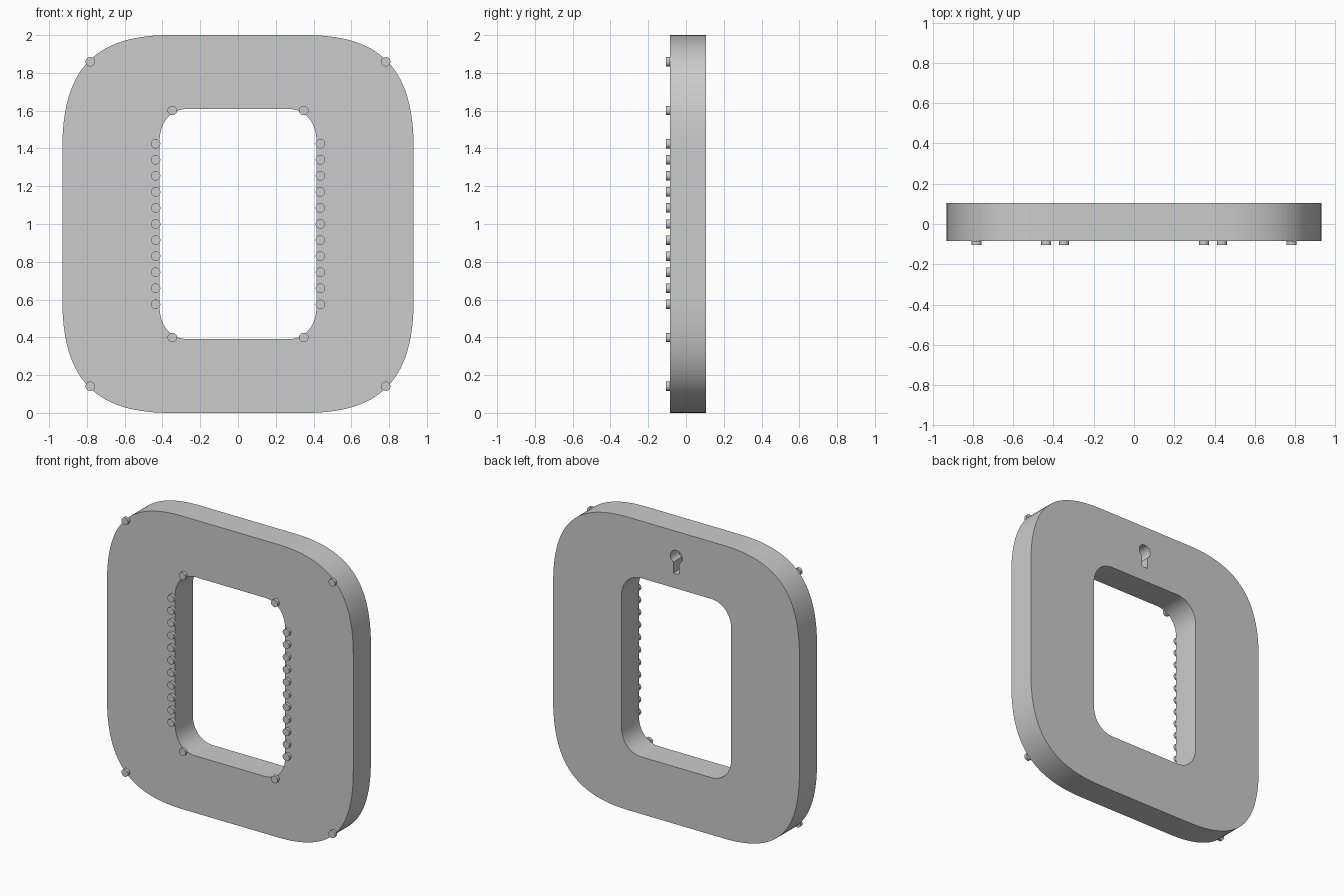
import bpy, bmesh, math
from mathutils import Matrix, Vector

if "Cube" in bpy.data.objects:
    bpy.data.objects.remove(bpy.data.objects["Cube"])

FRONT, BACK, TIP = -0.085, 0.105, -0.105
MID_Z = 1.0


def rounded_outline(hw, hh, rx, rz, k, n=28):
    """Rounded rectangle in x/z with bezier corners; k sets corner fullness."""
    corner = []
    for i in range(n + 1):
        t = i / n
        a, b = 3 * (1 - t) ** 2 * t, 3 * (1 - t) * t ** 2
        x = a * k + b + t ** 3
        z = (1 - t) ** 3 + a + b * k
        corner.append((hw - rx + rx * x, hh - rz + rz * z))
    back = corner[::-1]
    pts = corner + [(x, -z) for x, z in back]
    pts += [(-x, -z) for x, z in corner] + [(-x, z) for x, z in back]
    return [(x, z + MID_Z) for x, z in pts]


def make_object(name, bm):
    bmesh.ops.recalc_face_normals(bm, faces=bm.faces)
    mesh = bpy.data.meshes.new(name)
    bm.to_mesh(mesh)
    bm.free()
    ob = bpy.data.objects.new(name, mesh)
    bpy.context.collection.objects.link(ob)
    return ob


# Frame body: four matching loops bridged into a closed ring
outer = rounded_outline(0.93, 1.0, 0.57, 0.60, 0.70)
inner = rounded_outline(0.415, 0.61, 0.155, 0.17, 0.60)
bm = bmesh.new()
loops = [[bm.verts.new((x, y, z)) for x, z in pts]
         for pts, y in ((outer, FRONT), (outer, BACK), (inner, BACK), (inner, FRONT))]
count = len(outer)
for k in range(4):
    a, b = loops[k], loops[(k + 1) % 4]
    for i in range(count):
        j = (i + 1) % count
        bm.faces.new((a[i], a[j], b[j], b[i]))
frame = make_object("frame", bm)

# Keyhole hanger cut into the back
HOLE_R, SLOT, HOLE_Z, SLOT_Z = 0.045, 0.022, 1.825, 1.71
start = math.asin(SLOT / HOLE_R)
profile = []
for i in range(29):
    ang = -math.pi / 2 + start + (2 * math.pi - 2 * start) * i / 28
    profile.append((HOLE_R * math.cos(ang), HOLE_Z + HOLE_R * math.sin(ang)))
profile += [(-SLOT, SLOT_Z), (SLOT, SLOT_Z)]
bm = bmesh.new()
face = bm.faces.new([bm.verts.new((x, BACK + 0.05, z)) for x, z in profile])
ext = bmesh.ops.extrude_face_region(bm, geom=[face])
bmesh.ops.translate(bm, vec=Vector((0, -0.14, 0)),
                    verts=[v for v in ext["geom"] if isinstance(v, bmesh.types.BMVert)])
cutter = make_object("keyhole_cutter", bm)
cutter.hide_render = True
mod = frame.modifiers.new("keyhole", 'BOOLEAN')
mod.operation = 'DIFFERENCE'
mod.solver = 'EXACT'
mod.object = cutter
bpy.context.view_layer.objects.active = frame
bpy.ops.object.modifier_apply(modifier=mod.name)
bpy.data.objects.remove(cutter)

# Small round studs on the front: corners, opening corners and side rows
spots = []
for sx in (-1, 1):
    for sz in (-1, 1):
        spots += [(sx * 0.782, MID_Z + sz * 0.859), (sx * 0.348, MID_Z + sz * 0.601)]
    spots += [(sx * 0.436, MID_Z + 0.085 * i) for i in range(-5, 6)]
bm = bmesh.new()
for x, z in spots:
    place = Matrix.Translation((x, (FRONT + TIP) / 2, z)) @ Matrix.Rotation(math.pi / 2, 4, 'X')
    bmesh.ops.create_cone(bm, cap_ends=True, segments=24, radius1=0.025, radius2=0.025,
                          depth=FRONT - TIP, matrix=place)
studs = make_object("front_studs", bm)

# Smooth the curved walls, keep the rims sharp
for ob in (frame, studs):
    bpy.ops.object.select_all(action='DESELECT')
    ob.select_set(True)
    bpy.context.view_layer.objects.active = ob
    bpy.ops.object.shade_smooth_by_angle(angle=math.radians(30))
